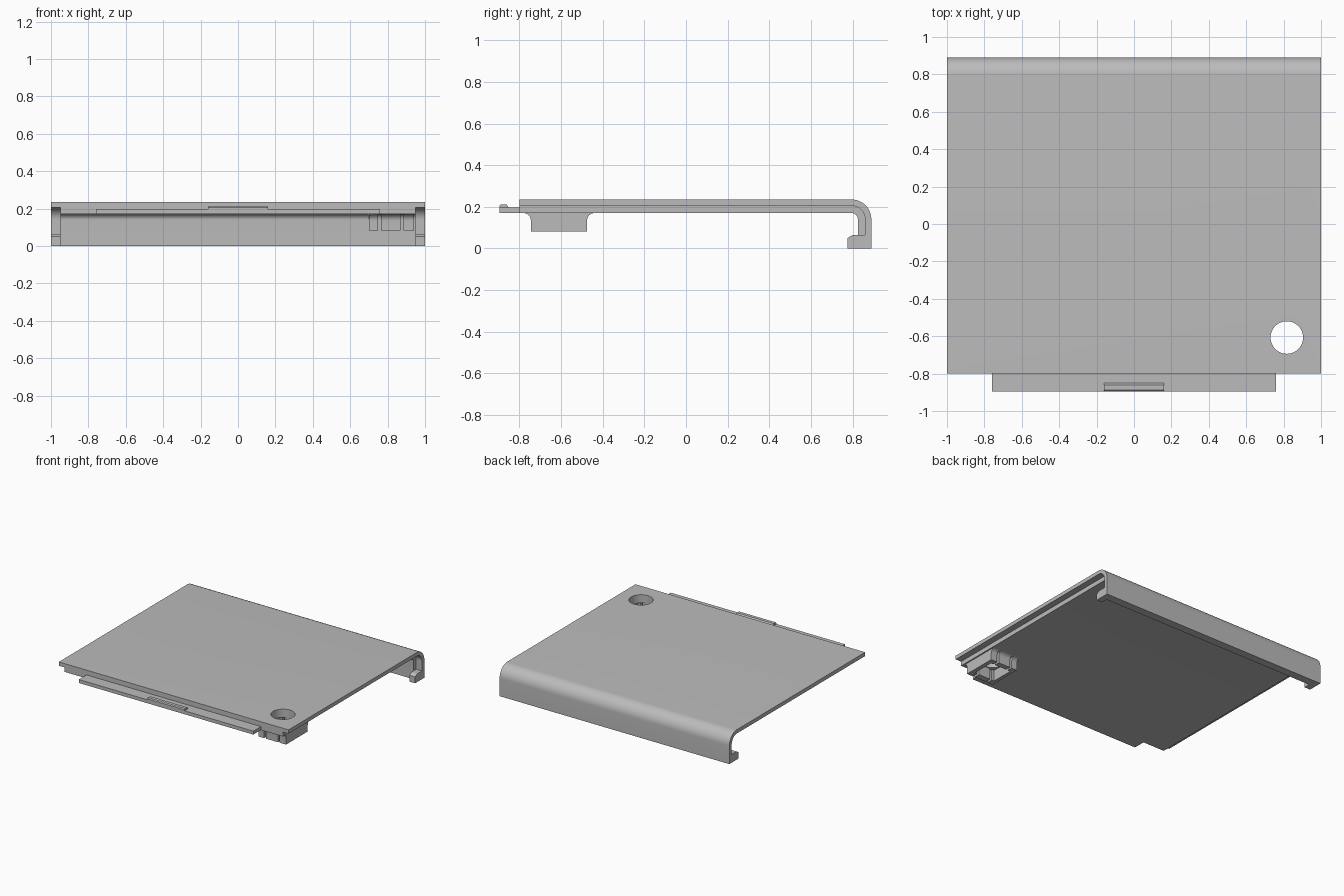
import bpy, bmesh, math

old = bpy.data.objects.get("Cube")
if old:
    bpy.data.objects.remove(old, do_unlink=True)

grey = bpy.data.materials.new("light grey plastic")
grey.use_nodes = True
grey.diffuse_color = (0.5, 0.5, 0.5, 1)
grey.node_tree.nodes["Principled BSDF"].inputs["Base Color"].default_value = (0.5, 0.5, 0.5, 1)


def prism(name, points, axis, a, b):
    """Extrude a closed 2D outline along an axis from a to b."""
    place = {"x": lambda p, t: (t, p[0], p[1]),
             "y": lambda p, t: (p[0], t, p[1]),
             "z": lambda p, t: (p[0], p[1], t)}[axis]
    bm = bmesh.new()
    face = bm.faces.new([bm.verts.new(place(p, a)) for p in points])
    new = bmesh.ops.extrude_face_region(bm, geom=[face])["geom"]
    move = [e - s for s, e in zip(place((0, 0), a), place((0, 0), b))]
    bmesh.ops.translate(bm, vec=move, verts=[v for v in new if isinstance(v, bmesh.types.BMVert)])
    bmesh.ops.recalc_face_normals(bm, faces=bm.faces)
    mesh = bpy.data.meshes.new(name)
    bm.to_mesh(mesh)
    bm.free()
    obj = bpy.data.objects.new(name, mesh)
    bpy.context.collection.objects.link(obj)
    mesh.materials.append(grey)
    return obj


def box(name, x0, x1, y0, y1, z0, z1):
    return prism(name, [(x0, y0), (x1, y0), (x1, y1), (x0, y1)], "z", z0, z1)


def arc(cx, cy, r, start, end, n=12):
    angles = [math.radians(start + (end - start) * i / n) for i in range(n + 1)]
    return [(cx + r * math.cos(t), cy + r * math.sin(t)) for t in angles]


def cut(obj, cutter):
    cutter.hide_render = True
    cutter.hide_set(True)
    cutter.display_type = "WIRE"
    mod = obj.modifiers.new("cut", "BOOLEAN")
    mod.operation = "DIFFERENCE"
    mod.solver = "EXACT"
    mod.object = cutter


def smooth(obj):
    bpy.ops.object.select_all(action="DESELECT")
    obj.select_set(True)
    bpy.context.view_layer.objects.active = obj
    bpy.ops.object.shade_smooth_by_angle(angle=math.radians(30))


# Bent cover: concentric layers sharing one bend centre
BEND_Y, BEND_Z, FRONT = 0.795, 0.14, -0.8
OUTER, MIDDLE, INNER = 0.095, 0.065, 0.03


def layer(name, outer, inner, half_width):
    outline = [(FRONT, BEND_Z + outer)] + arc(BEND_Y, BEND_Z, outer, 90, 0)
    outline += [(BEND_Y + outer, 0), (BEND_Y + inner, 0)]
    outline += arc(BEND_Y, BEND_Z, inner, 0, 90) + [(FRONT, BEND_Z + inner)]
    return prism(name, outline, "x", -half_width, half_width)


shell = layer("outer_shell", OUTER, MIDDLE, 1)
liner = layer("inner_liner", MIDDLE, INNER, 0.95)

# Hooks at both ends of the back wall
hook = [(0.86, 0), (0.775, 0), (0.775, 0.05), (0.80, 0.065), (0.86, 0.065)]
for side, name in ((1, "left_hook"), (-1, "right_hook")):
    prism(name, hook, "x", side * 0.95, side)

# Front tongue with its raised catch
box("front_tongue", -0.76, 0.76, -0.895, FRONT, 0.17, 0.197)
catch = [(-0.895, 0.195), (-0.895, 0.205), (-0.888, 0.212),
         (-0.862, 0.212), (-0.85, 0.195)]
prism("tongue_catch", catch, "x", -0.16, 0.16)

# Socket frame below the finger hole, flared where it meets the plate
HX, HY, LOW, TOP, R = 0.817, -0.607, 0.082, 0.17, 0.035
Y0, Y1, X0, X1 = -0.745, -0.475, 0.70, 0.94
outline = [(Y0, LOW)] + arc(Y0 - R, TOP - R, R, 0, 90, 6)
outline += arc(Y1 + R, TOP - R, R, 90, 180, 6) + [(Y1, LOW)]
frame = prism("socket_frame", outline, "x", X0, X1)
flare = [(X0, TOP - R)] + arc(X0 - 0.02, TOP - R, R, 55, 90, 6) + [(X0, TOP)]
prism("socket_flare", flare, "y", Y0, Y1)

opening = box("opening_cutter", HX - 0.09, HX + 0.09, HY - 0.09, HY + 0.09, 0, TOP - 0.0005)
cut(frame, opening)
for i, x in enumerate((0.757, 0.877)):
    cut(frame, box(f"slit_cutter_{i}", x - 0.008, x + 0.008, -0.79, -0.43, 0, TOP - 0.0005))

# Round finger hole through every layer
finger = prism("finger_hole_cutter", arc(HX, HY, 0.087, 0, 352.5, 47), "z", 0.02, 0.4)
for obj in (shell, liner, frame):
    cut(obj, finger)
    smooth(obj)
